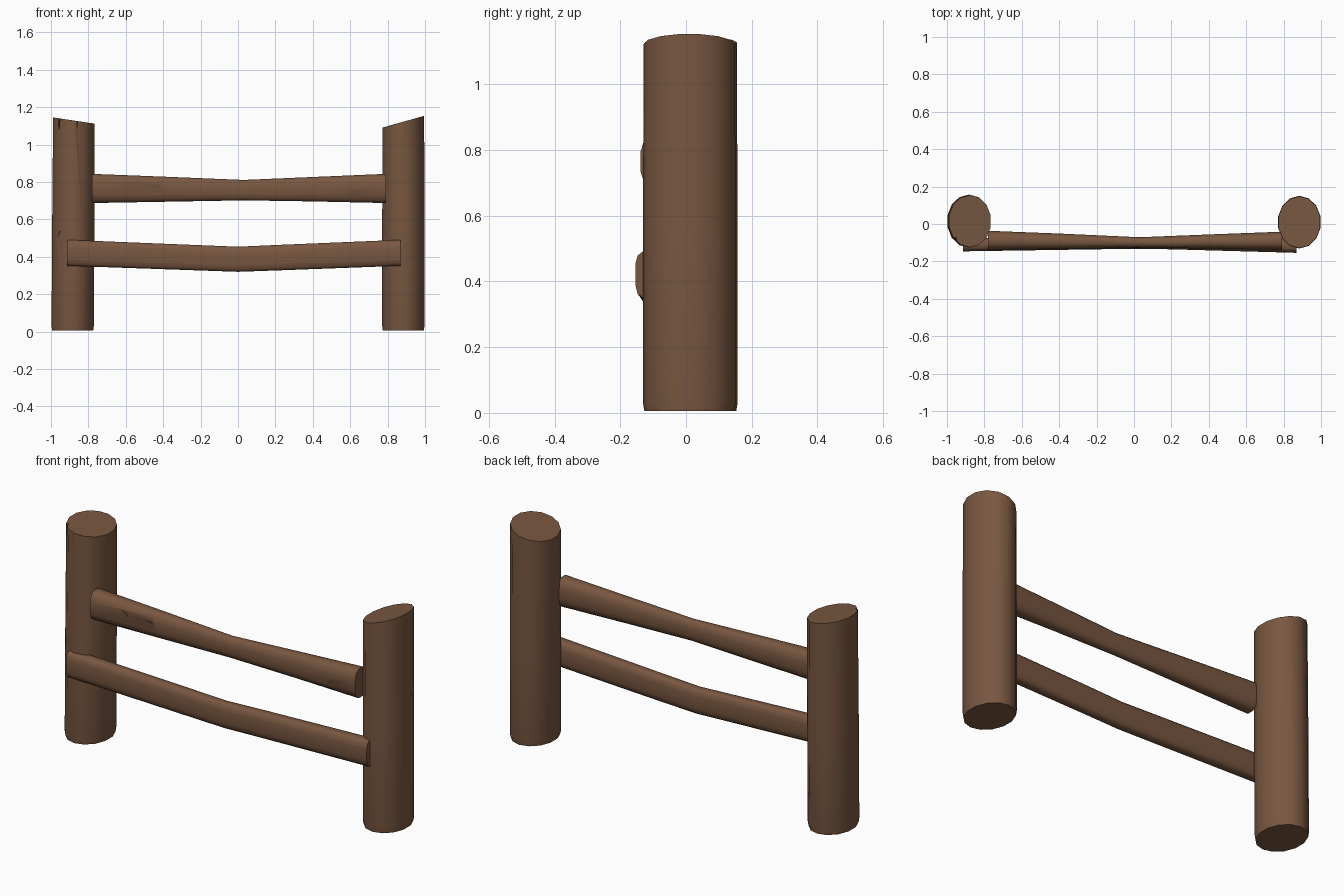
import bpy, bmesh
from math import cos, sin, pi, copysign, radians

if "Cube" in bpy.data.objects:
    bpy.data.objects.remove(bpy.data.objects["Cube"])

wood = bpy.data.materials.new("brown wood")
wood.use_nodes = True
colour = (0.19, 0.095, 0.052, 1)
wood.diffuse_color = colour
wood.node_tree.nodes["Principled BSDF"].inputs["Base Color"].default_value = colour


def loft(name, rings):
    """Skin a list of equal-sized point rings and cap both ends."""
    bm = bmesh.new()
    loops = [[bm.verts.new(p) for p in ring] for ring in rings]
    n = len(loops[0])
    for a, b in zip(loops, loops[1:]):
        for i in range(n):
            j = (i + 1) % n
            bm.faces.new((a[i], a[j], b[j], b[i]))
    bm.faces.new(loops[0])
    bm.faces.new(loops[-1])
    bmesh.ops.recalc_face_normals(bm, faces=bm.faces)
    mesh = bpy.data.meshes.new(name)
    bm.to_mesh(mesh)
    bm.free()
    obj = bpy.data.objects.new(name, mesh)
    bpy.context.collection.objects.link(obj)
    mesh.materials.append(wood)
    return obj


def smooth(obj):
    bpy.ops.object.select_all(action='DESELECT')
    obj.select_set(True)
    bpy.context.view_layer.objects.active = obj
    bpy.ops.object.shade_smooth_by_angle(angle=radians(45))


def post(name, cx, cy, ry, top, slope, lean, sides=14):
    """Upright oval log with a slanted saw cut on top."""
    def ring(level, scale):
        pts = []
        for k in range(sides):
            a = 2 * pi * (k + 0.5) / sides
            x, y = 0.116 * scale * cos(a), ry * scale * sin(a)
            z = top + slope * x if level is None else level
            pts.append((cx + x + lean * z, cy + y, z))
        return pts
    return loft(name, [ring(0.005, 0.97), ring(0.03, 1), ring(0.55, 1), ring(None, 0.985)])


def rail(name, stations, power, sides=12):
    """Horizontal log through (x, front y, back y, low z, high z) stations."""
    rings = []
    for x, y0, y1, z0, z1 in stations:
        ring = []
        for k in range(sides):
            a = 2 * pi * (k + 0.5) / sides
            c, s = cos(a), sin(a)
            y = (y0 + y1) / 2 + (y1 - y0) / 2 * copysign(abs(c) ** power, c)
            z = (z0 + z1) / 2 + (z1 - z0) / 2 * copysign(abs(s) ** power, s)
            ring.append((x, y, z))
        rings.append(ring)
    return loft(name, rings)


def chip(target, location, size, rotation):
    """Cut a small wedge-shaped split out of a log."""
    bpy.ops.mesh.primitive_cone_add(vertices=4, radius1=1, radius2=0, depth=2,
                                    location=location, rotation=rotation)
    cutter = bpy.context.object
    cutter.name = "chip_cutter"
    cutter.scale = size
    cutter.hide_render = True
    cut = target.modifiers.new("chip", 'BOOLEAN')
    cut.operation = 'DIFFERENCE'
    cut.object = cutter
    cut.solver = 'EXACT'
    bpy.context.view_layer.objects.active = target
    bpy.ops.object.modifier_apply(modifier=cut.name)
    bpy.data.objects.remove(cutter)


# Posts
right_post = post("right_post", -0.884, 0.015, 0.142, 1.128, -0.15, 0.006)
left_post = post("left_post", 0.884, 0.01, 0.141, 1.122, 0.28, 0)

# Rails, sagging towards the middle
upper_rail = rail("upper_rail", [
    (-0.78, -0.14, -0.035, 0.685, 0.845),
    (-0.4, -0.135, -0.05, 0.692, 0.83),
    (0.03, -0.127, -0.07, 0.70, 0.812),
    (0.4, -0.132, -0.055, 0.694, 0.828),
    (0.79, -0.14, -0.04, 0.685, 0.845)], 0.75)
lower_rail = rail("lower_rail", [
    (-0.915, -0.147, -0.075, 0.35, 0.492),
    (0, -0.133, -0.07, 0.318, 0.455),
    (0.2, -0.136, -0.07, 0.325, 0.464),
    (0.87, -0.155, -0.075, 0.35, 0.492)], 0.6)

# Splits and chips in the weathered wood
for x, z, tilt in ((-0.57, 0.80, 0.5), (-0.42, 0.79, 0.3), (0.05, 0.77, 0.7), (0.62, 0.75, -0.6)):
    chip(upper_rail, (x, -0.14, z), (0.045, 0.012, 0.015), (0, tilt, 0))
for x, y in ((-0.955, -0.08), (-0.86, -0.125)):
    chip(right_post, (x, y, 1.13), (0.012, 0.02, 0.09), (pi, 0, 0))
chip(right_post, (-0.965, -0.09, 0.5), (0.012, 0.02, 0.07), (0, 0.35, 0))

for part in (right_post, left_post, upper_rail, lower_rail):
    smooth(part)
